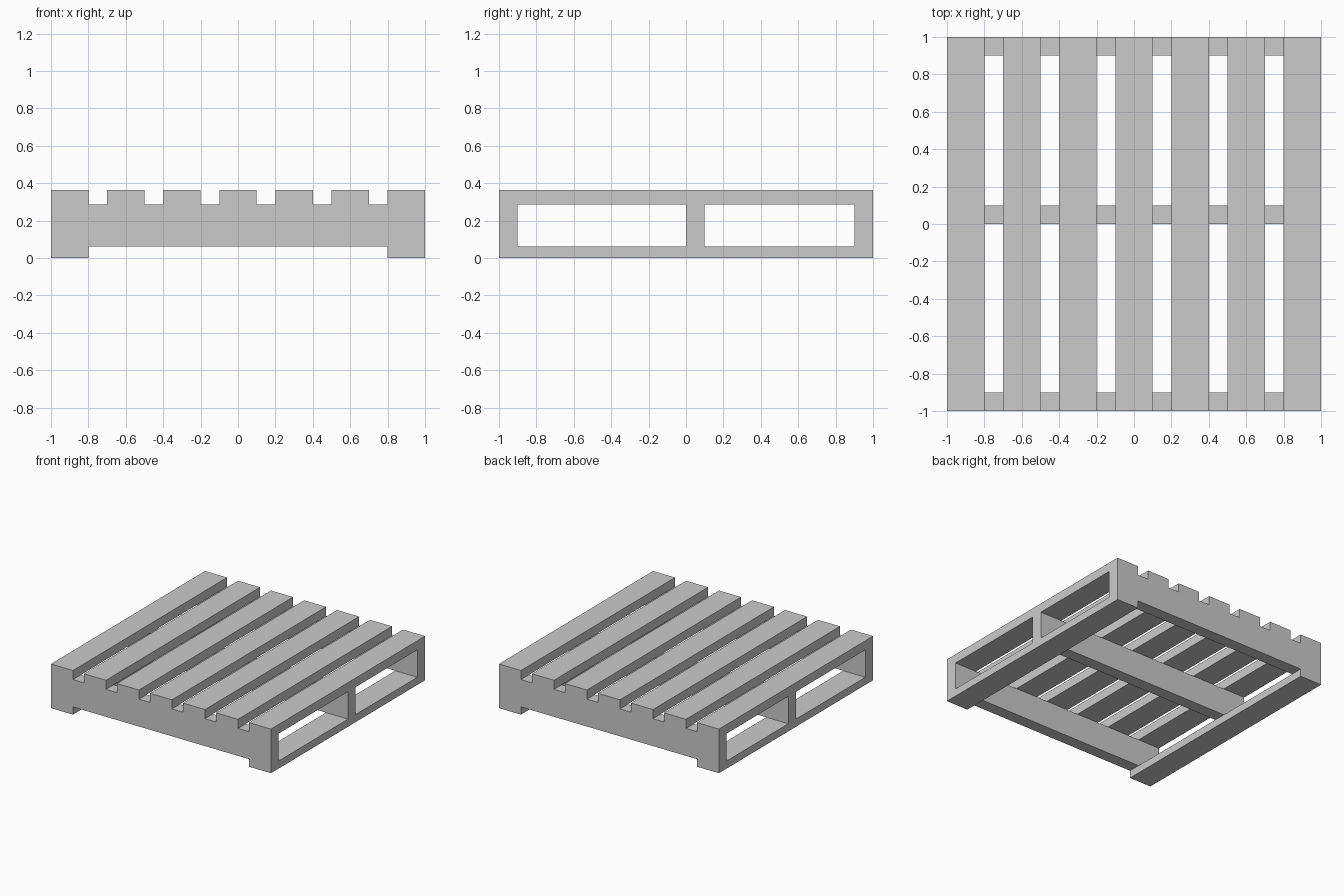
import bpy

if "Cube" in bpy.data.objects:
    bpy.data.objects.remove(bpy.data.objects["Cube"])

# Heights of the three layers of the pallet
BOTTOM, BEAM, TOP = 0.0625, 0.2875, 0.3625


def board(name, x, y, z):
    """Box spanning the given (min, max) ranges."""
    spans = (x, y, z)
    bpy.ops.mesh.primitive_cube_add(size=1, location=[(a + b) / 2 for a, b in spans])
    obj = bpy.context.object
    obj.name = name
    obj.scale = [b - a for a, b in spans]
    bpy.ops.object.transform_apply(location=False, rotation=False, scale=True)
    return obj


# Two runner boards on the ground
for side, x in (("left", -0.9), ("right", 0.9)):
    board(f"bottom_runner_{side}", (x - 0.1, x + 0.1), (-1, 1), (0, BOTTOM))

# Three cross beams, the middle one slightly off centre
for place, y in (("front", -1.0), ("middle", 0.0), ("back", 0.9)):
    board(f"cross_beam_{place}", (-1, 1), (y, y + 0.1), (BOTTOM, BEAM))

# Seven deck slats with even gaps
for i in range(7):
    x = -0.9 + 0.3 * i
    board(f"deck_slat_{i + 1}", (x - 0.1, x + 0.1), (-1, 1), (BEAM, TOP))
